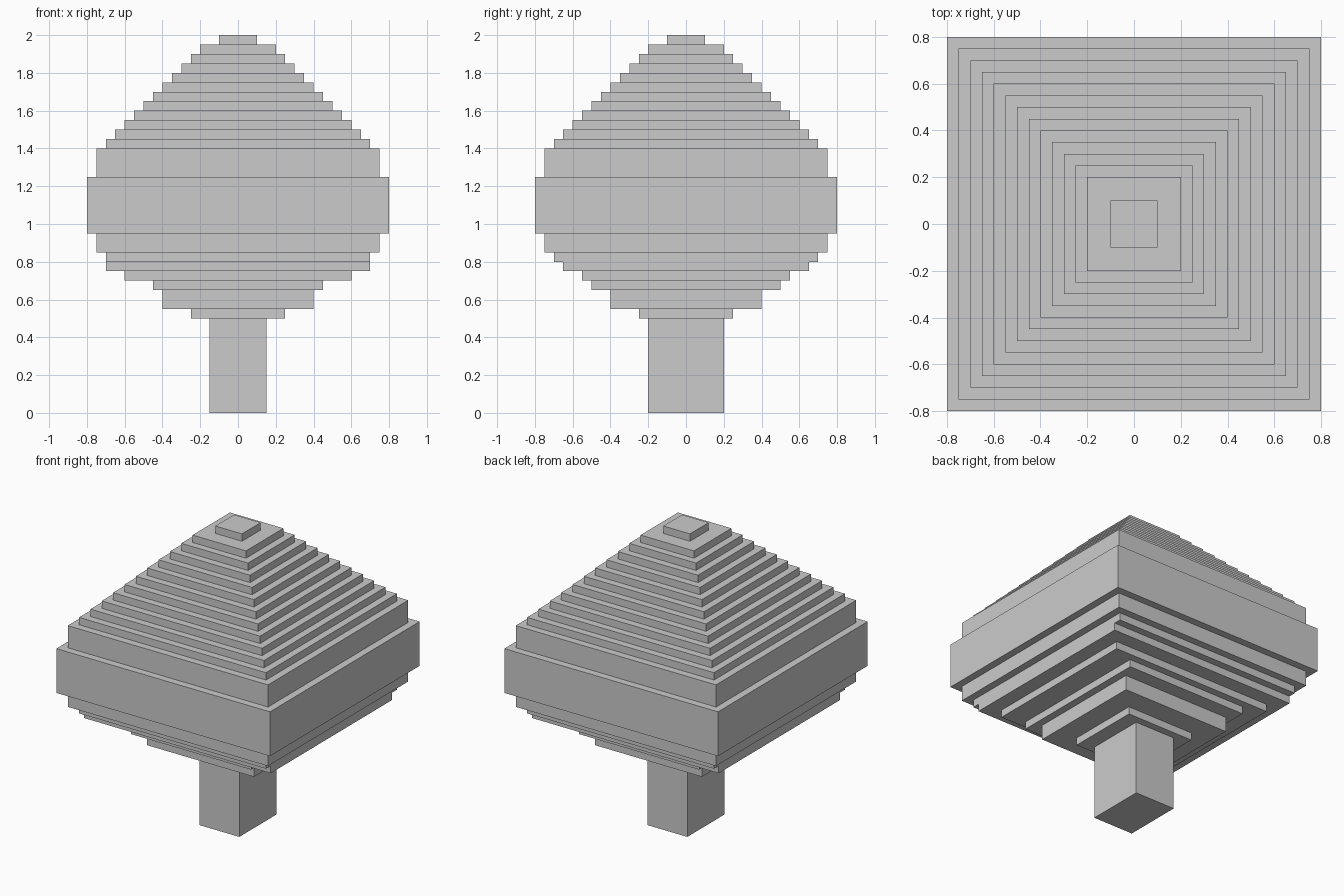
import bpy, bmesh

if "Cube" in bpy.data.objects:
    bpy.data.objects.remove(bpy.data.objects["Cube"])


def stepped_solid(name, layers, z):
    """Closed stepped skin: each layer is (half x, half y, height)."""
    bm = bmesh.new()
    rings = []
    for hx, hy, h in layers:
        for level in (z, z + h):
            rings.append(((hx, hy), [bm.verts.new((sx * hx, sy * hy, level))
                         for sx, sy in ((-1, -1), (1, -1), (1, 1), (-1, 1))]))
        z += h
    bm.faces.new(rings[0][1][::-1])
    bm.faces.new(rings[-1][1])
    for k in range(len(rings) - 1):
        (size_a, a), (size_b, b) = rings[k], rings[k + 1]
        ledge = k % 2 == 1
        for i in range(4):
            # no ledge on a side where neighbouring layers are flush
            axis = 1 if i % 2 == 0 else 0
            if ledge and size_a[axis] == size_b[axis]:
                continue
            j = (i + 1) % 4
            bm.faces.new((a[i], a[j], b[j], b[i]))
    mesh = bpy.data.meshes.new(name)
    bm.to_mesh(mesh)
    bm.free()
    obj = bpy.data.objects.new(name, mesh)
    bpy.context.collection.objects.link(obj)
    return obj


# Trunk
stepped_solid("trunk", [(0.15, 0.20, 0.5)], 0.0)

# Foliage: rounded underside, wide middle, then even steps to the tip
underside = [(0.25, 0.25, 0.05), (0.40, 0.40, 0.10), (0.45, 0.50, 0.05),
             (0.60, 0.55, 0.05), (0.70, 0.65, 0.05), (0.70, 0.70, 0.05)]
middle = [(0.75, 0.75, 0.10), (0.80, 0.80, 0.30), (0.75, 0.75, 0.15)]
steps = [(0.70 - 0.05 * i, 0.70 - 0.05 * i, 0.05) for i in range(11)]
tip = [(0.10, 0.10, 0.05)]
stepped_solid("foliage", underside + middle + steps + tip, 0.5)
